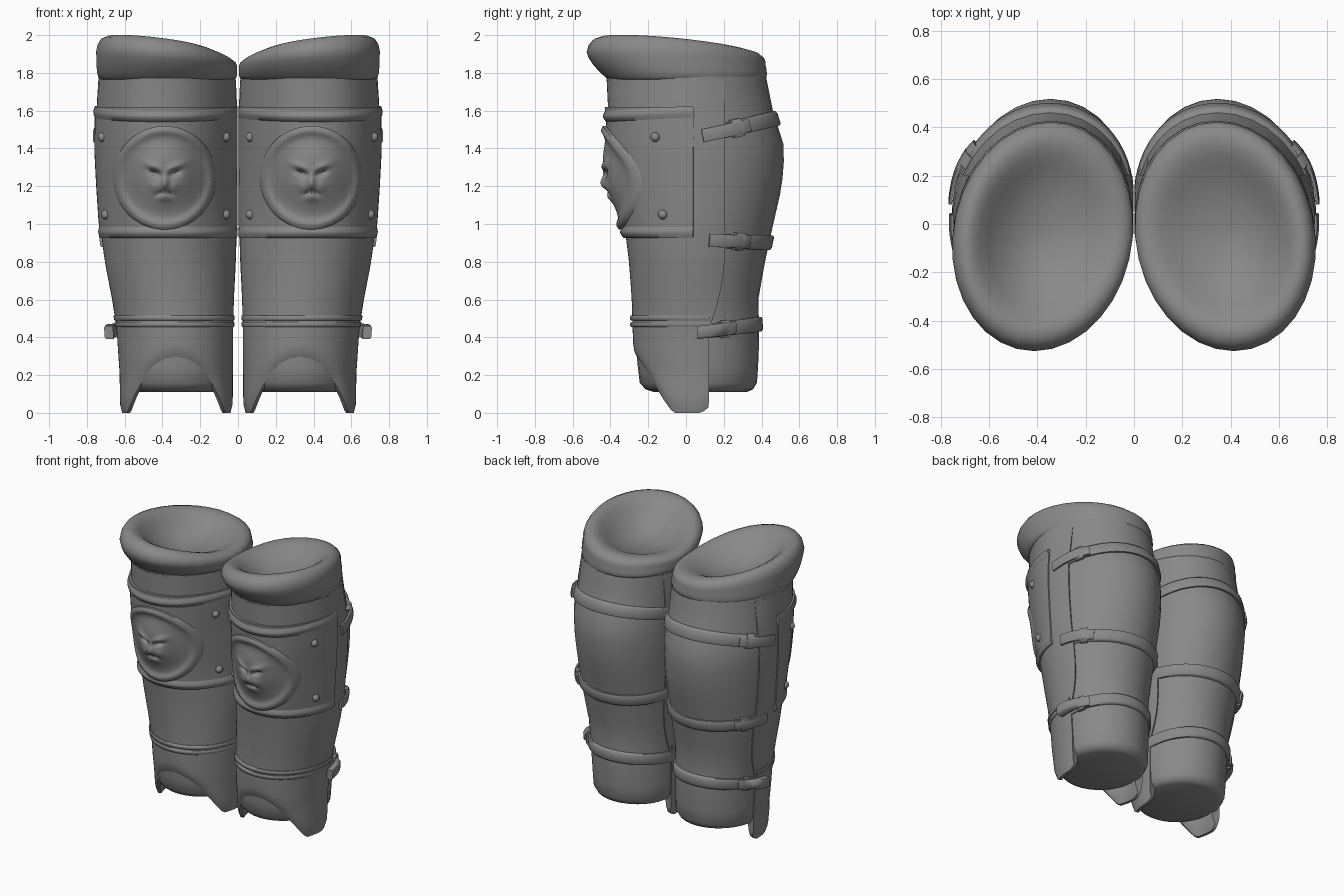
import bpy, bmesh, math
from math import sin, cos, pi, exp

if "Cube" in bpy.data.objects:
    bpy.data.objects.remove(bpy.data.objects["Cube"])

grey = bpy.data.materials.new("worn_grey")
grey.diffuse_color = (0.25, 0.25, 0.25, 1)
grey.use_nodes = True
grey.node_tree.nodes["Principled BSDF"].inputs["Base Color"].default_value = grey.diffuse_color

# Leg cross-sections: height, inner x, outer x, front y, back y
SECTIONS = [
    (0.11, .08, .56, -.17, .32), (0.125, .055, .595, -.215, .355),
    (0.16, .036, .615, -.245, .376), (0.30, .034, .625, -.262, .385),
    (0.45, .034, .635, -.268, .387), (0.60, .03, .658, -.272, .383),
    (0.80, .02, .697, -.287, .418), (1.00, .015, .722, -.312, .462),
    (1.20, .01, .735, -.35, .508), (1.40, .01, .745, -.385, .523),
    (1.60, .012, .742, -.40, .46), (1.80, .012, .738, -.425, .42)]


def section(z):
    z = min(max(z, SECTIONS[0][0]), SECTIONS[-1][0])
    for a, b in zip(SECTIONS, SECTIONS[1:]):
        if z <= b[0]:
            t = (z - a[0]) / (b[0] - a[0])
            x0, x1, y0, y1 = [p + (q - p) * t for p, q in zip(a[1:], b[1:])]
            return (x0 + x1) / 2, (x1 - x0) / 2, (y0 + y1) / 2, (y1 - y0) / 2


def surf(a, z, off=0.0, zs=None):
    """Point on the leg at angle a (0 outer side, -90 front), pushed out by off."""
    cx, rx, cy, ry = section(z if zs is None else zs)
    w = min(1, max(0, (z - .5) / .6))
    s, c = sin(a), cos(a)
    lean = 1 - .06 * w * sin(2 * a) ** 2 * (s < 0)
    side = off * (1 - .45 * c * c) if 0 < off < .06 else off
    x = cx + (rx * lean + side) * c - 0.03 * s * w
    return max(x, .002), cy + (ry + off) * s, z


def side_angle(y, z):
    cx, rx, cy, ry = section(max(z, .2))
    return math.asin(max(-1, min(1, (y - cy) / ry)))


def lerp(a, b, t):
    return a + (b - a) * t


def finish(name, bm, angle=40):
    bmesh.ops.recalc_face_normals(bm, faces=bm.faces)
    me = bpy.data.meshes.new(name)
    bm.to_mesh(me)
    bm.free()
    me.materials.append(grey)
    me.shade_smooth()
    me.set_sharp_from_angle(angle=math.radians(angle))
    ob = bpy.data.objects.new(name, me)
    bpy.context.collection.objects.link(ob)
    m = ob.modifiers.new("pair", 'MIRROR')
    m.use_mirror_merge = False
    return ob


def sweep(name, rows, angle=40):
    """Skin closed loops (even point count) and cap both ends with quads."""
    bm = bmesh.new()
    vs = [[bm.verts.new(p) for p in r] for r in rows]
    n = len(rows[0])
    for a, b in zip(vs, vs[1:]):
        for i in range(n):
            j = (i + 1) % n
            bm.faces.new((a[i], a[j], b[j], b[i]))
    for r in (vs[0], vs[-1]):
        for i in range(n // 2 - 1):
            bm.faces.new((r[i], r[i + 1], r[n - 2 - i], r[n - 1 - i]))
    return finish(name, bm, angle)


def band(name, zf, a0, a1, half, o0, o1, n=24, lift=lambda t: 0, bevel=.3):
    """Flat band around the leg between angles a0 and a1."""
    rows = []
    for k in range(n + 1):
        t = k / n
        a = lerp(a0, a1, t)
        z, e = zf(a), lift(t)
        w, b = half, half * bevel
        loop = [(-w, o0), (-w, o1 - b * .6), (-w + b, o1), (w - b, o1), (w, o1 - b * .6), (w, o0)]
        rows.append([surf(a, z + dz, o + e) for dz, o in loop])
    return sweep(name, rows, 60)


# Padded leg lining with a closed foot end
ring = [2 * pi * i / 32 for i in range(32)]
levels = [s[0] for s in SECTIONS[:3]] + [.16 + i * 1.62 / 18 for i in range(1, 19)]
sweep("leg_lining", [[surf(a, z) for a in ring] for z in levels])

# Rolled, tilted top cuff with a hollow inside
def cuff_point(a, mix, scale, frac, base):
    cx, rx, cy, ry = section(1.78)
    cx, rx = lerp(cx, .378, mix), lerp(rx, .373, mix) * scale
    cy, ry = lerp(cy, -.052, mix), lerp(ry, .474, mix) * scale
    crest = 1.945 + .04 * cos(a) - .04 * sin(a) - .03 * max(0, -cos(a)) ** 4
    return (max(.002, cx + rx * cos(a) - .035 * sin(a) * scale), cy + ry * sin(a),
            lerp(base, crest, frac))

CUFF = [(0, .97, 0), (0, 1.0, .04), (.25, 1.01, .16), (.6, 1.01, .34), (.9, 1.0, .52),
        (1, 1.0, .66), (1, .98, .82), (1, .93, .95), (1, .86, 1.0), (1, .79, .97),
        (1, .71, .86), (1, .61, .64), (1, .48, .38), (1, .32, .17), (1, .16, .04), (1, .04, 0)]
sweep("top_cuff", [[cuff_point(a, *c, 1.8 if i > 8 else 1.765) for a in ring]
                   for i, c in enumerate(CUFF)], 60)

# Front armour shell with an arch over the foot and two side tabs
def seam(z):
    t = min(1, max(0, (z - .45) / .42))
    return .12 + .08 * t * (2 - t)

def shell_bottom(a):
    d = min(1, abs(a + pi / 2) / math.radians(66))
    return .29 * (1 - d * d) ** 1.3

rows, NU, NZ = [], 48, 24
for k in range(NU + 1):
    u = k / NU
    outer, inner = [], []

    def at(z):
        s = side_angle(seam(z), z)
        return lerp(-pi - s, s, u)
    for j in range(NZ + 1):
        # rounded lower corners of the tabs at the seam
        zb = shell_bottom(at(.2)) + .03 * max(0, 1 - min(u, 1 - u) / .05) ** 2
        z = lerp(zb, 1.76, (j / NZ) ** 1.2)
        a = at(z)
        tuck = .02 if j == 0 else .005 if j == 1 else 0
        off = .015 * min(1, max(0, (1.76 - z) / .2))
        outer.append(surf(a, z, off - tuck, max(z, .2)))
        inner.append(surf(a, z, -.045 + tuck, max(z, .2)))
    rows.append(outer + inner[::-1])
sweep("front_shell", rows, 50)

# Raised ribs above the foot arch
s = side_angle(.12, .48)
for z in (.468, .502):
    band("ankle_rib", lambda a: z, -pi - s, s, .014, 0, .027, 40, bevel=.6)

# Shin plate with rolled upper and lower borders
def plate_end(z):
    return side_angle(.04, z)

rows = []
for k in range(41):
    zs = [lerp(.93, 1.62, j / 14) for j in range(15)]
    ang = [lerp(-pi - plate_end(z), plate_end(z), k / 40) for z in zs]
    rows.append([surf(a, z, .028) for a, z in zip(ang, zs)] +
                [surf(a, z, -.01) for a, z in reversed(list(zip(ang, zs)))])
sweep("shin_plate", rows)
for z, name in ((1.595, "plate_upper_border"), (.955, "plate_lower_border")):
    e = plate_end(z)
    band(name, lambda a: z - .025 * max(0, -sin(a)) * (z > 1.2),
         -pi - e, e, .03, .0, .042, 40, bevel=.8)

# Rivets at the corners of the plate
bm = bmesh.new()
for z, y in ((1.46, -.15), (1.05, -.11)):
    s = side_angle(y, z)
    for a in (s, -pi - s):
        r = bmesh.ops.create_uvsphere(bm, u_segments=10, v_segments=6, radius=.026)
        x, py, pz = surf(a, z, .026)
        bmesh.ops.translate(bm, verts=r['verts'], vec=(max(x, .04), py, pz))
finish("plate_rivets", bm)

# Round medallion wrapped over the plate, with a sculpted beast face
def bump(x, z, px, pz, sx, sz):
    return exp(-((x - px) / sx) ** 2 - ((z - pz) / sz) ** 2)

def relief(x, z):
    r, m = math.hypot(x, z), abs(x)
    h = .04 + .018 * exp(-((r - .25) / .025) ** 2)
    h += .03 * exp(-(r / .15) ** 4)
    h += .016 * bump(m, z - .35 * (m - .06), .065, .06, .05, .018)     # brows
    h -= .03 * bump(m, z - .3 * (m - .05), .055, .025, .028, .016)     # eyes
    h += .03 * bump(x, z, 0, -.03, .022, .04)                          # nose
    h += .012 * bump(m, z, .05, -.045, .03, .03)                       # cheeks
    h -= .016 * bump(m, z + .5 * m, .02, -.07, .03, .011)              # mouth
    h += .012 * bump(x, z, 0, -.105, .035, .02)                        # chin
    return h

def front_y(x, z):
    """Depth of the leg's front at a given x, found by bisection."""
    lo, hi = -pi, 0
    for _ in range(24):
        mid = (lo + hi) / 2
        lo, hi = (mid, hi) if surf(mid, z)[0] < x else (lo, mid)
    return surf(lo, z)[1]

MX, MZ, MR = .388, 1.245, .274
bm = bmesh.new()
prev = None
for i in range(0, 29):
    r = MR * min(i, 27) / 27
    loop = []
    for k in range(1 if i == 0 else 56):
        dx, dz = r * cos(2 * pi * k / 56), r * sin(2 * pi * k / 56)
        h = relief(dx, dz) if i < 28 else -.03
        loop.append(bm.verts.new((MX + dx, front_y(MX + dx, MZ + dz) - h, MZ + dz)))
    for k in range(56 if i else 0):
        j = (k + 1) % 56
        bm.faces.new((prev[0], loop[k], loop[j]) if i == 1 else
                     (prev[k], loop[k], loop[j], prev[j]))
    prev = loop
finish("face_medallion", bm, 50)

# Three straps round the calf, each with a buckle and a loose tongue outside
for base, rise, y0, kick in ((1.46, .10, .10, .015), (.915, -.015, .13, .015), (.425, .045, .07, .04)):
    zf = lambda a: base + rise * sin(a)
    s = side_angle(y0, base)
    back = side_angle(y0 + .04, base)
    band("calf_strap", zf, s + .1, pi - back, .038, -.01, .02, 28)
    band("strap_tongue", zf, s - .03, s + .58, .034, .008, .034, 10,
         lambda t: .012 * sin(pi * t) + kick * (1 - t))
    band("buckle", zf, s + .34, s + .47, .046, 0, .046, 4, bevel=.5)
